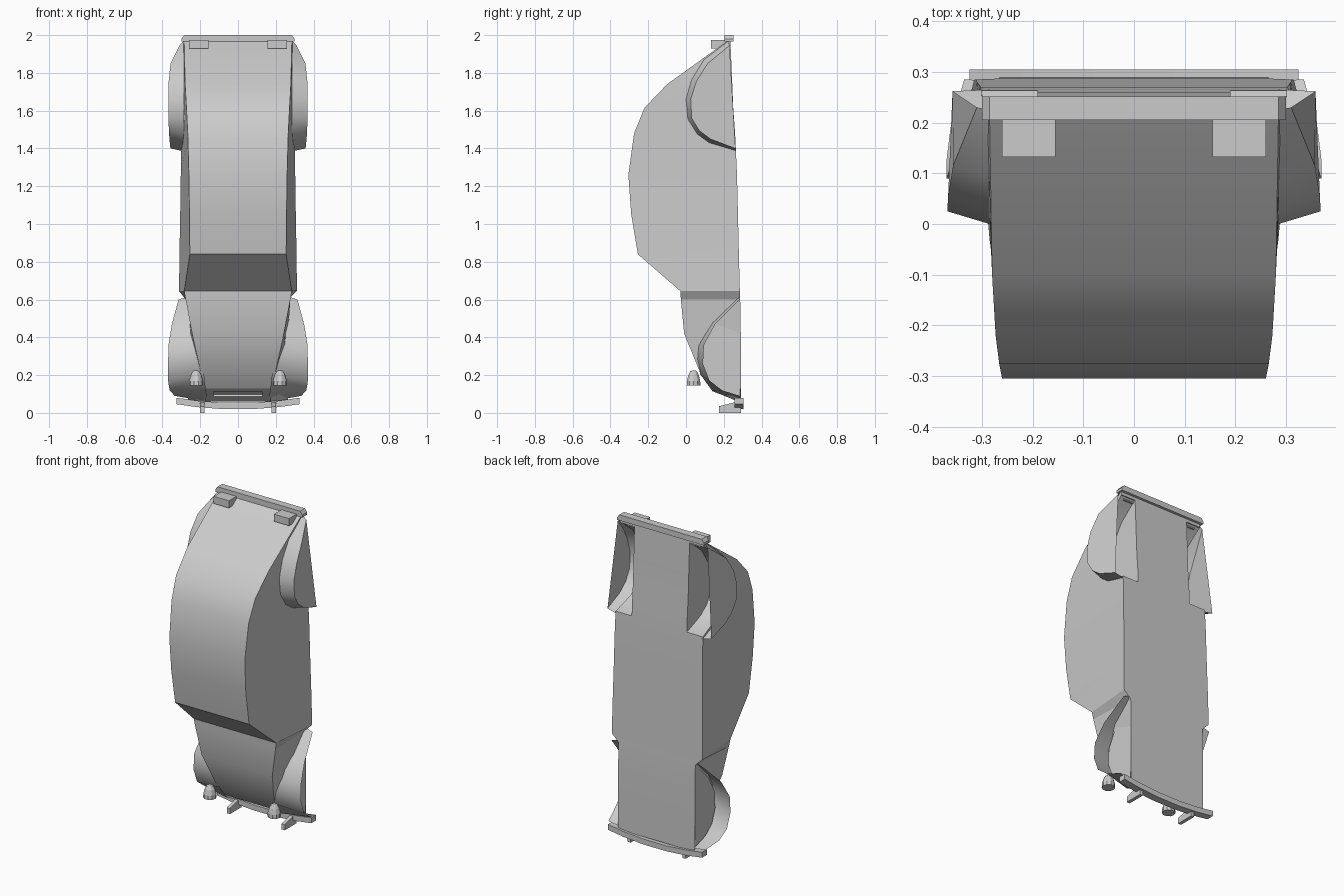
import bpy, bmesh, math
from mathutils import Vector

if "Cube" in bpy.data.objects:
    bpy.data.objects.remove(bpy.data.objects["Cube"])

paint = bpy.data.materials.new("plain_grey")
paint.diffuse_color = (0.6, 0.6, 0.6, 1)
paint.use_nodes = True
paint.node_tree.nodes["Principled BSDF"].inputs["Base Color"].default_value = paint.diffuse_color


def finish(name, bm, mirror=False):
    """Turn a bmesh into an object, optionally mirrored left to right."""
    me = bpy.data.meshes.new(name)
    bm.to_mesh(me)
    bm.free()
    me.materials.append(paint)
    ob = bpy.data.objects.new(name, me)
    bpy.context.collection.objects.link(ob)
    if mirror:
        ob.modifiers.new("mirror", 'MIRROR').use_clip = False
    return ob


def loft(name, sections, mirror=False):
    """Closed solid through equal-length rings of points."""
    bm = bmesh.new()
    rings = [[bm.verts.new(p) for p in s] for s in sections]
    n = len(rings[0])
    for a, b in zip(rings, rings[1:]):
        for i in range(n):
            j = (i + 1) % n
            bm.faces.new((a[i], a[j], b[j], b[i]))
    bm.faces.new(rings[0])
    bm.faces.new(rings[-1])
    bmesh.ops.recalc_face_normals(bm, faces=bm.faces)
    return finish(name, bm, mirror)


def prism(name, profile, x0, x1, mirror=False):
    """Side profile (y, z) extruded across x."""
    return loft(name, [[(x, y, z) for y, z in profile] for x in (x0, x1)], mirror)


def rect(y0, y1, z0, z1):
    return [(y0, z0), (y1, z0), (y1, z1), (y0, z1)]


def smooth(ob, degrees=30):
    bpy.ops.object.select_all(action='DESELECT')
    ob.select_set(True)
    bpy.context.view_layer.objects.active = ob
    bpy.ops.object.shade_smooth_by_angle(angle=math.radians(degrees))


def cut(ob, cutter):
    cutter.hide_render = True
    mod = ob.modifiers.new("cut", 'BOOLEAN')
    mod.operation, mod.solver, mod.object = 'DIFFERENCE', 'EXACT', cutter
    bpy.context.view_layer.objects.active = ob
    bpy.ops.object.modifier_apply(modifier=mod.name)
    bpy.data.objects.remove(cutter)


def fender(name, inner, outer, cap_x=None):
    """Arch sheet from body to rim; inner and outer are (x, y, z) lists.
    The side is closed at the rim, or by a flat wall at cap_x."""
    bm = bmesh.new()
    a = [bm.verts.new(p) for p in inner]
    b = [bm.verts.new(p) for p in outer]
    mid = sum((Vector(p) for p in outer), Vector()) / len(outer)
    for i in range(len(a) - 1):
        f = bm.faces.new((a[i], a[i + 1], b[i + 1], b[i]))
        f.normal_update()
        out = f.calc_center_median() - mid
        out.x = 0
        if f.normal.dot(out) < 0:
            f.normal_flip()
    wall = bm.faces.new(b if cap_x is None else
                        [bm.verts.new((cap_x, y, z)) for x, y, z in outer])
    wall.normal_update()
    if wall.normal.x < 0:
        wall.normal_flip()
    ob = finish(name, bm, True)
    smooth(ob, 35)
    return ob


# Body: z, upper y, upper half width, floor y, floor half width
stations = [
    (1.97, .22, .285, .235, .29), (1.74, -.10, .28, .245, .295),
    (1.615, -.22, .273, .25, .297), (1.48, -.275, .266, .26, .30),
    (1.26, -.305, .26, .27, .303), (1.05, -.29, .257, .275, .306),
    (.84, -.255, .255, .28, .31), (.645, -.03, .285, .285, .312),
    (.60, -.027, .277, .287, .265), (.42, -.01, .243, .29, .265),
    (.225, .07, .20, .29, .265), (.13, .14, .185, .29, .265),
    (.06, .27, .17, .29, .265)]
body = loft("body", [[(-w, y, z), (w, y, z), (v, f, z), (-v, f, z)]
                     for z, y, w, f, v in stations])

# Rear fender: body-side arch and skirted outer arch
rear_in = [(.225, 1.97), (.095, 1.87), (.03, 1.765), (0, 1.66),
           (.01, 1.555), (.06, 1.475), (.12, 1.43), (.265, 1.385)]
rear_out = [(.31, .23, 1.945), (.357, .115, 1.85), (.367, .055, 1.755),
            (.368, .025, 1.66), (.368, .03, 1.56), (.366, .07, 1.495),
            (.363, .13, 1.45), (.358, .262, 1.40)]
fender("rear_fender", [(.285, y, z) for y, z in rear_in], rear_out)

# Rear wheel wells and grille recess cut out of the body
arch = [(y, z) for _, y, z in rear_out]
well = [(.4, arch[0][1])] + arch + [(.4, arch[-1][1])]
for side in (-1, 1):
    cut(body, prism("well_cutter", well, side * .19, side * .34))
d, n, c = Vector((.88, -.474)), Vector((-.474, -.88)), Vector((.195, .10))
recess = [c + d * s * .03 + n * t * .012
          for s, t in ((-1, -1), (1, -1), (1, 1), (-1, 1))]
cut(body, prism("grille_cutter", [tuple(p) for p in recess], -.13, .13))
smooth(body, 25)

# Front fender: open at the side, with a flat inner wall
front_in = [(.27, .285, .615), (.25, .14, .48), (.22, .063, .36),
            (.20, .058, .285), (.18, .075, .205), (.17, .14, .115),
            (.16, .28, .06)]
front_out = [(.315, .285, .60), (.35, .155, .47), (.368, .095, .36),
             (.37, .09, .26), (.37, .125, .17), (.362, .19, .12),
             (.335, .285, .09)]
fender("front_fender", front_in, front_out, .265)

# Headlights: tapered bullets
rings = [(.145, .038), (.17, .037), (.20, .029), (.218, .019), (.225, .010)]
loft("headlight",
     [[(.222 + r * math.cos(i * math.tau / 10), .04 + r * math.sin(i * math.tau / 10), z)
       for i in range(10)] for z, r in rings], True)

# Front bumper: shallow bow, with two guards
bow = [(-.325, .063), (-.22, .048), (-.08, .037), (.08, .037), (.22, .048), (.325, .063)]
loft("front_bumper", [[(x, y, z) for y, z in rect(.258, .305, h - .017, h + .017)]
                      for x, h in bow])
prism("bumper_guard", [(.175, 0), (.29, 0), (.29, .055), (.255, .055), (.175, .035)],
      .178, .20, True)

# Rear bumper with clipped ends
loft("rear_bumper", [[(x, y, z) for y, z in rect(.205, .252, 1.965, top)]
                     for x, top in ((-.30, 1.98), (-.285, 2), (.285, 2), (.30, 1.98))])

# Tail lights
prism("tail_light", rect(.132, .22, 1.93, 1.975), .155, .26, True)
